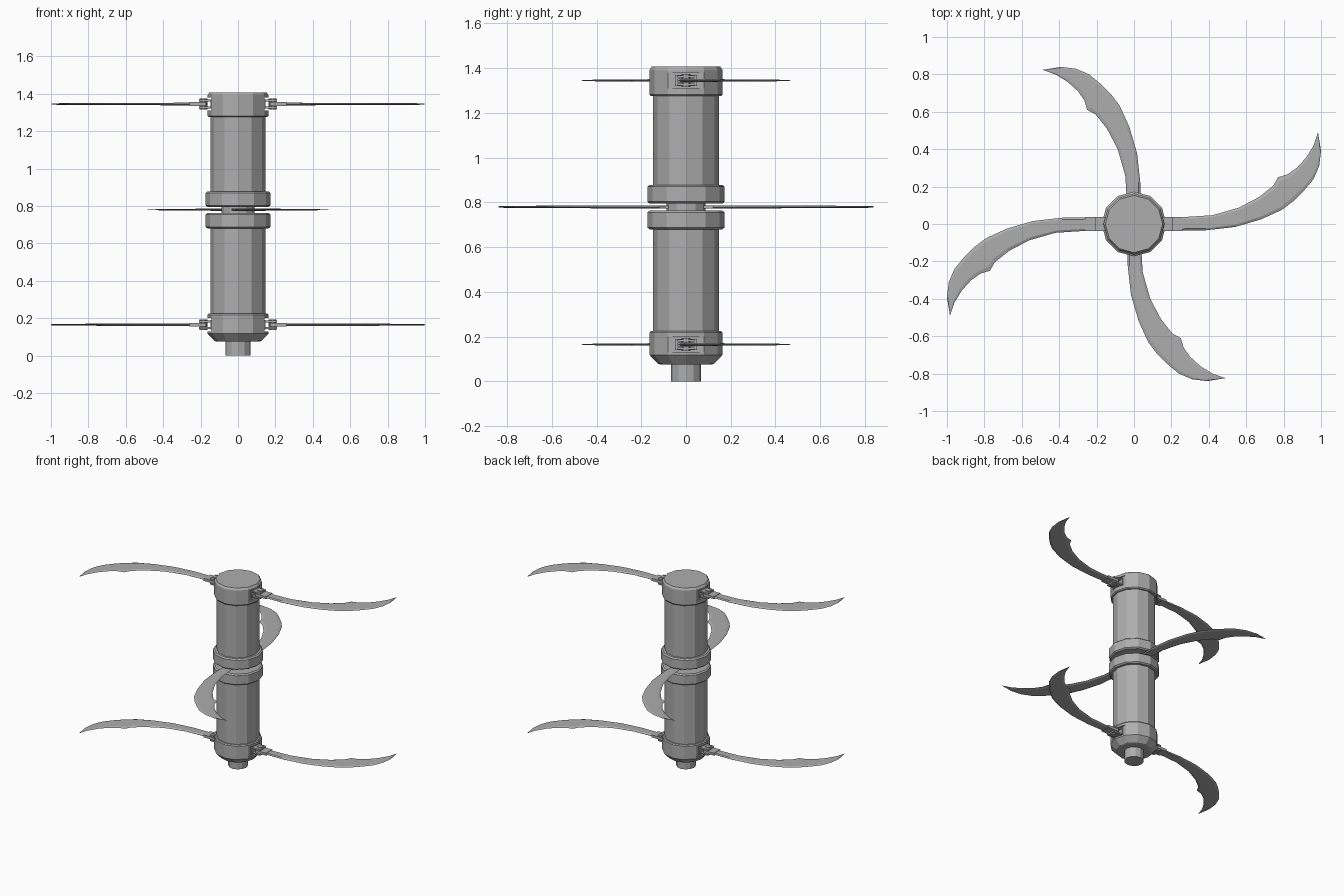
import bpy, bmesh, math
from mathutils import Matrix, Vector

old = bpy.data.objects.get("Cube")
if old:
    bpy.data.objects.remove(old)

steel = bpy.data.materials.new("grey_steel")
steel.use_nodes = True
grey = (0.42, 0.42, 0.42, 1)
steel.diffuse_color = grey
steel.node_tree.nodes["Principled BSDF"].inputs["Base Color"].default_value = grey


def finish(name, bm):
    bmesh.ops.recalc_face_normals(bm, faces=bm.faces)
    mesh = bpy.data.meshes.new(name)
    bm.to_mesh(mesh)
    bm.free()
    mesh.materials.append(steel)
    obj = bpy.data.objects.new(name, mesh)
    bpy.context.collection.objects.link(obj)
    return obj


def lathe(name, profile, sides=12, centre=(0, 0)):
    """Closed solid turned from (radius, height) points."""
    bm = bmesh.new()
    rings = []
    for r, z in profile:
        angles = [math.tau * i / sides for i in range(sides)]
        rings.append([bm.verts.new((centre[0] + r * math.cos(a),
                                    centre[1] + r * math.sin(a), z)) for a in angles])
    for low, high in zip(rings, rings[1:]):
        for i in range(sides):
            j = (i + 1) % sides
            bm.faces.new((low[i], low[j], high[j], high[i]))
    bm.faces.new(rings[0][::-1])
    bm.faces.new(rings[-1])
    return finish(name, bm)


def box(name, centre, size):
    bm = bmesh.new()
    bmesh.ops.create_cube(bm, size=1)
    for v in bm.verts:
        v.co = Vector(centre) + v.co * Vector(size)
    return finish(name, bm)


def cut(target, cutter):
    mod = target.modifiers.new("socket", "BOOLEAN")
    mod.operation = "DIFFERENCE"
    mod.object = cutter
    bpy.context.view_layer.objects.active = target
    bpy.ops.object.modifier_apply(modifier=mod.name)
    bpy.data.objects.remove(cutter)


# Paired back-edge and inner-edge points from blade root to tip
BLADE = [((.25, -.034), (.25, .036)), ((.38, -.034), (.42, .047)),
         ((.54, -.016), (.56, .087)), ((.68, .025), (.67, .145)),
         ((.79, .075), (.745, .205)), ((.85, .12), (.77, .25)),
         ((.91, .18), (.82, .265)), ((.96, .24), (.87, .30)),
         ((.99, .31), (.92, .355)), ((1.0, .39), (.96, .42))]
TIP = (.984, .49)


def blade(name, z, angle, shift=0):
    """Curved blade with bevelled edges, swung about the z axis."""
    bm = bmesh.new()
    rows = []
    for n, (back, edge) in enumerate(BLADE):
        b, e = Vector((*back, 0)), Vector((*edge, 0))
        t = Vector((0, 0, 0.007 - 0.0004 * n))
        p, q = b.lerp(e, .12), b.lerp(e, .85)
        rows.append([bm.verts.new(c) for c in (b, p + t, q + t, e, q - t, p - t)])
    tip = bm.verts.new((*TIP, 0))
    bm.faces.new(rows[0])
    for r, s in zip(rows, rows[1:]):
        for i in range(6):
            j = (i + 1) % 6
            bm.faces.new((r[i], r[j], s[j], s[i]))
    for i in range(6):
        bm.faces.new((rows[-1][i], rows[-1][(i + 1) % 6], tip))
    place = (Matrix.Translation((0, 0, z)) @ Matrix.Rotation(angle, 4, "Z")
             @ Matrix.Translation((-shift, 0, 0)))
    bm.transform(place)
    return finish(name, bm)


# Turned body
lathe("base_pin", [(.067, 0), (.067, .09)])
lower_cap = lathe("lower_cap", [(.112, .075), (.125, .078), (.163, .118), (.163, .218),
                                (.157, .225)])
lathe("lower_barrel", [(.147, .22), (.147, .70)])
lathe("centre_core", [(.087, .74), (.087, .82)])
lathe("upper_barrel", [(.147, .86), (.147, 1.285)])
for name, z in (("lower_collar", .68), ("upper_collar", .795)):
    lathe(name, [(.163, z), (.173, z + .008), (.173, z + .075), (.163, z + .083)])
upper_cap = lathe("upper_cap", [(.157, 1.275), (.163, 1.282), (.163, 1.392), (.153, 1.407)])

# Socketed hinges with their blades at both ends
for level, cap, z in (("lower", lower_cap, .165), ("upper", upper_cap, 1.345)):
    for side, s in (("left", 1), ("right", -1)):
        tag = f"{level}_{side}"
        cut(cap, box("socket_cutter", (s * .19, 0, z), (.1, .16, .07)))
        for k in (-1, 1):
            box(f"{tag}_hinge_lug", (s * .172, 0, z + k * .018), (.075, .074, .01))
        box(f"{tag}_hinge_back", (s * .142, 0, z), (.012, .1, .05))
        lathe(f"{tag}_hinge_pin", [(.021, z - .029), (.021, z + .029)], 10, (s * .185, 0))
        box(f"{tag}_blade_tang", (s * .215, 0, z), (.09, .074, .019))
        blade(f"{tag}_blade", z, 0 if s > 0 else math.pi)

# Middle blades, fixed to the core
for name, angle in (("back_blade", math.pi / 2), ("front_blade", -math.pi / 2)):
    blade(name, .78, angle, .16)
    bx = box(name + "_tang", (0, math.copysign(.09, angle), .78), (.07, .06, .014))
